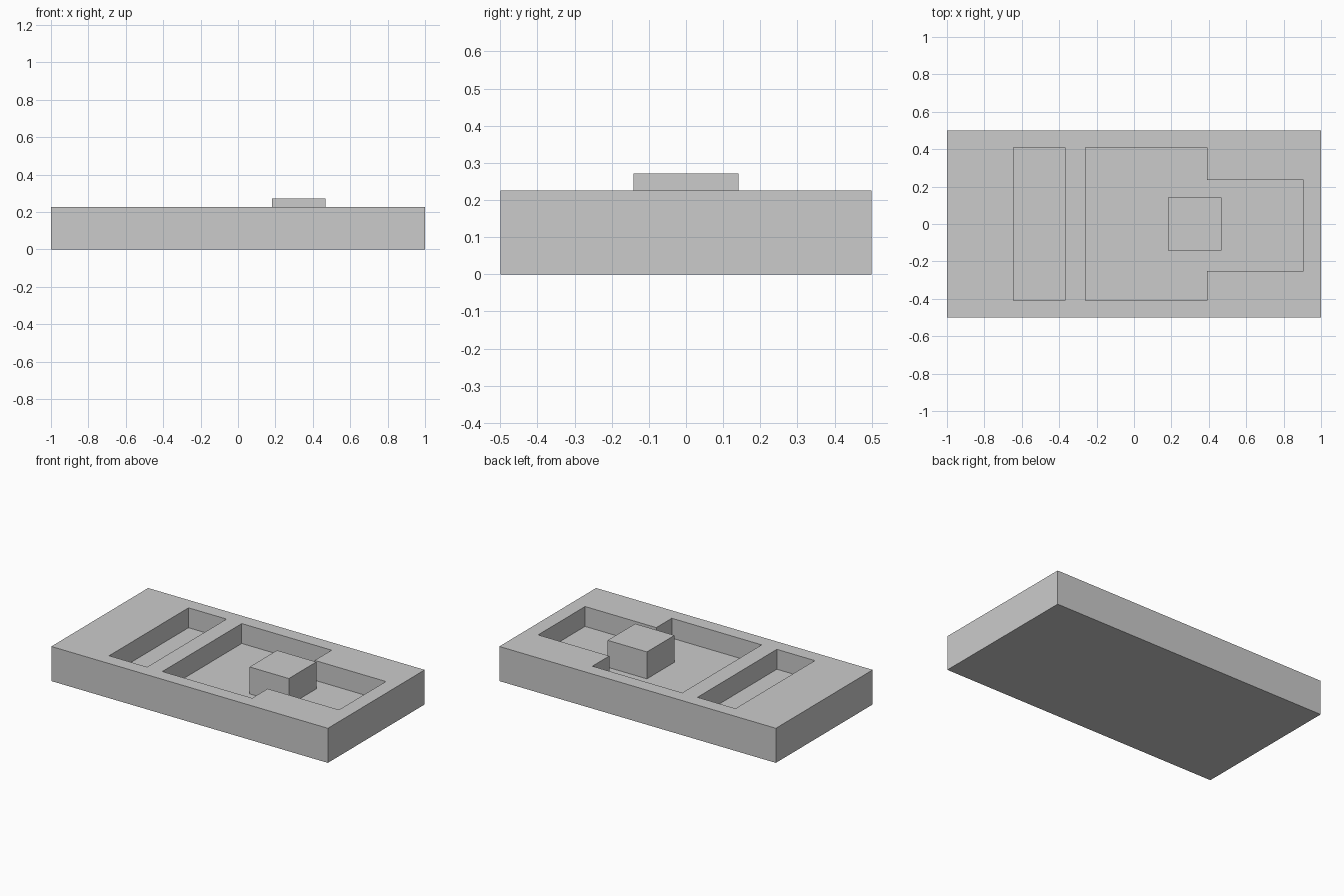
import bpy, bmesh

if "Cube" in bpy.data.objects:
    bpy.data.objects.remove(bpy.data.objects["Cube"])

TOP, FLOOR, BLOCK_TOP = 0.226, 0.096, 0.272


def prism(name, outline, z0, z1):
    """Extrude a counter-clockwise XY outline from z0 to z1."""
    bm = bmesh.new()
    face = bm.faces.new([bm.verts.new((x, y, z0)) for x, y in outline])
    ext = bmesh.ops.extrude_face_region(bm, geom=[face])
    verts = [g for g in ext["geom"] if isinstance(g, bmesh.types.BMVert)]
    bmesh.ops.translate(bm, verts=verts, vec=(0, 0, z1 - z0))
    bmesh.ops.recalc_face_normals(bm, faces=bm.faces)
    mesh = bpy.data.meshes.new(name)
    bm.to_mesh(mesh)
    bm.free()
    obj = bpy.data.objects.new(name, mesh)
    bpy.context.collection.objects.link(obj)
    return obj


def rect(x0, x1, y0, y1):
    return [(x0, y0), (x1, y0), (x1, y1), (x0, y1)]


# Solid slab
slab = prism("tray", rect(-1, 1, -0.5, 0.5), 0, TOP)

# Pocket outlines: narrow slot, and wide pocket with a narrower end
pockets = {
    "slot_cutter": rect(-0.645, -0.37, -0.41, 0.41),
    "stepped_pocket_cutter": [
        (-0.26, -0.41), (0.39, -0.41), (0.39, -0.25), (0.905, -0.25),
        (0.905, 0.235), (0.39, 0.235), (0.39, 0.41), (-0.26, 0.41)],
}
for name, outline in pockets.items():
    cutter = prism(name, outline, FLOOR, TOP + 0.1)
    cutter.hide_render = True
    cutter.display_type = 'WIRE'
    mod = slab.modifiers.new(name, 'BOOLEAN')
    mod.operation = 'DIFFERENCE'
    mod.solver = 'EXACT'
    mod.object = cutter

# Block standing on the pocket floor
prism("center_block", rect(0.183, 0.467, -0.142, 0.142), FLOOR, BLOCK_TOP)
